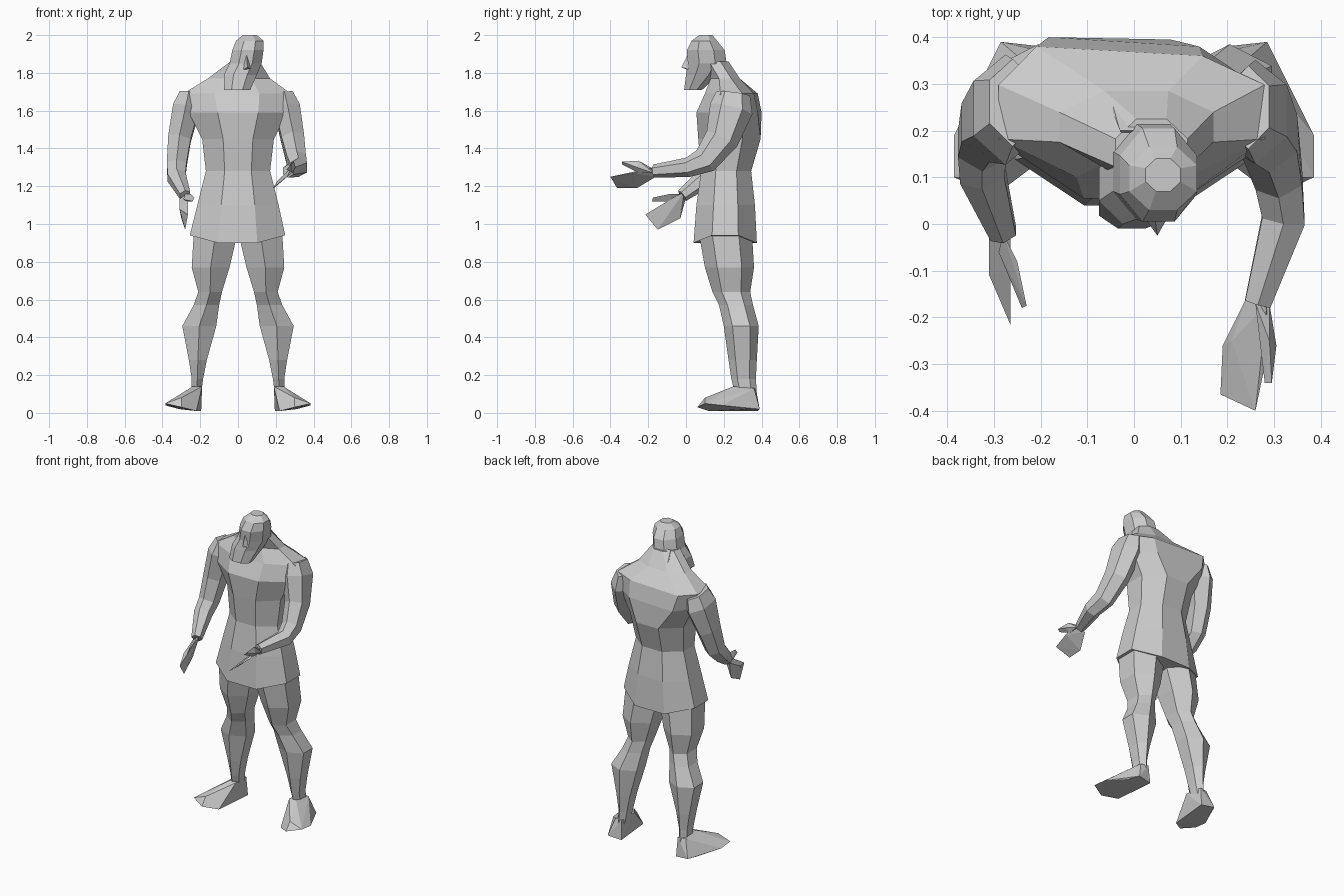
import bpy
import bmesh
from math import cos, sin, pi
from mathutils import Vector

default_cube = bpy.data.objects.get("Cube")
if default_cube:
    bpy.data.objects.remove(default_cube, do_unlink=True)

GREY = (0.6, 0.6, 0.6, 1.0)
grey = bpy.data.materials.new("plain grey")
grey.use_nodes = True
grey.diffuse_color = GREY
grey.node_tree.nodes["Principled BSDF"].inputs["Base Color"].default_value = GREY


def finish(name, bm):
    """Turn a bmesh into a flat shaded object."""
    bmesh.ops.recalc_face_normals(bm, faces=bm.faces)
    mesh = bpy.data.meshes.new(name)
    bm.to_mesh(mesh)
    bm.free()
    mesh.materials.append(grey)
    obj = bpy.data.objects.new(name, mesh)
    bpy.context.scene.collection.objects.link(obj)
    return obj


def unit_ring(sides):
    """Regular polygon scaled to fill the square from -1 to 1."""
    pts = [(cos((k + 0.5) * 2 * pi / sides), sin((k + 0.5) * 2 * pi / sides))
           for k in range(sides)]
    widest = max(p[0] for p in pts)
    deepest = max(p[1] for p in pts)
    return [(px / widest, py / deepest) for px, py in pts]


def skin(name, rings):
    """Bridge successive rings of points and cap both ends."""
    bm = bmesh.new()
    loops = [[bm.verts.new(p) for p in ring] for ring in rings]
    for low, high in zip(loops, loops[1:]):
        for i in range(len(low)):
            j = (i + 1) % len(low)
            bm.faces.new((low[i], low[j], high[j], high[i]))
    bm.faces.new(loops[0])
    bm.faces.new(loops[-1])
    return finish(name, bm)


def loft(name, sections, sides):
    """Level sections given as height, x range and y range."""
    rings = []
    for z, x0, x1, y0, y1 in sections:
        rings.append([Vector(((x0 + x1) / 2 + px * (x1 - x0) / 2,
                              (y0 + y1) / 2 + py * (y1 - y0) / 2, z))
                      for px, py in unit_ring(sides)])
    return skin(name, rings)


def limb(name, path, sides=6):
    """Tube along a path of (point, radius across, radius along depth)."""
    pts = [Vector(p) for p, _, _ in path]
    rings = []
    for i, (_, across, deep) in enumerate(path):
        before, after = pts[max(i - 1, 0)], pts[min(i + 1, len(pts) - 1)]
        along = (after - before).normalized()
        depth = along.cross(Vector((1, 0, 0))).normalized()
        side = depth.cross(along)
        rings.append([pts[i] + side * px * across + depth * py * deep
                      for px, py in unit_ring(sides)])
    return skin(name, rings)


def hull(name, points):
    """Faceted solid wrapped around a few points."""
    bm = bmesh.new()
    for p in points:
        bm.verts.new(p)
    result = bmesh.ops.convex_hull(bm, input=bm.verts)
    inner = [g for g in result["geom_interior"] if isinstance(g, bmesh.types.BMVert)]
    bmesh.ops.delete(bm, geom=inner, context="VERTS")
    return finish(name, bm)


def mirrored(obj, name):
    """Give the object a twin across the middle plane."""
    twin = obj.copy()
    twin.data = obj.data.copy()
    twin.name = name
    bpy.context.scene.collection.objects.link(twin)
    for v in twin.data.vertices:
        v.co.x = -v.co.x
    twin.data.flip_normals()


# Tunic and torso, with a lifted hem at the sides and a slightly turned back
torso = loft("tunic_torso", [
    (.9, -.255, .25, .04, .375),
    (1.1, -.215, .215, .055, .365),
    (1.28, -.17, .17, .08, .345),
    (1.45, -.19, .19, .065, .395),
    (1.59, -.26, .26, .055, .4),
    (1.69, -.29, .28, .1, .38),
    (1.77, -.16, .17, .13, .285),
    (1.86, -.04, .115, .08, .225)], 8)
for v in torso.data.vertices:
    if v.co.z < 1 and abs(v.co.x) > .2:
        v.co.z += .04
    elif 1.5 < v.co.z < 1.7 and v.co.y > .37:
        v.co.x *= 1.7 if v.co.x < 0 else 1.3
        v.co.y -= .02 if v.co.x > 0 else 0

# Head with beard, leaning forward and tilted
loft("head", [
    (1.71, -.075, .065, -.01, .085),
    (1.79, -.075, .1, .0, .17),
    (1.85, -.045, .125, .01, .215),
    (1.92, -.03, .135, .005, .205),
    (1.97, -.01, .135, .03, .165),
    (2, .025, .1, .07, .14)], 8)
hull("nose", [(.045, .01, 1.9), (.05, -.025, 1.83), (.025, .01, 1.815),
              (.07, .01, 1.82), (.045, .05, 1.84)])
hull("neck_back", [
    (-.03, .2, 1.87), (.08, .2, 1.87), (-.05, .27, 1.785), (.06, .27, 1.785),
    (-.07, .3, 1.73), (.07, .3, 1.73), (0, .15, 1.75)])

# Legs and feet
leg = loft("left_leg", [
    (.1, .195, .245, .26, .375),
    (.18, .185, .245, .24, .37),
    (.28, .165, .26, .225, .375),
    (.46, .115, .295, .2, .385),
    (.57, .1, .235, .175, .355),
    (.64, .085, .21, .14, .34),
    (.77, .045, .245, .1, .36),
    (.94, .005, .235, .07, .35)], 6)
mirrored(leg, "right_leg")
foot = hull("left_foot", [
    (.195, .38, .01), (.285, .39, .02), (.31, .325, .02), (.385, .19, .04),
    (.22, .12, .01), (.3, .06, .03), (.385, .1, .05), (.3, .1, .08),
    (.19, .25, .14), (.24, .25, .14), (.25, .36, .13), (.2, .37, .13)])
mirrored(foot, "right_foot")

# Left arm reaching forward
limb("left_arm", [
    ((.245, .25, 1.69), .045, .09),
    ((.26, .24, 1.61), .068, .115),
    ((.29, .19, 1.45), .06, .09),
    ((.31, .1, 1.335), .05, .07),
    ((.32, .01, 1.3), .046, .052),
    ((.265, -.17, 1.28), .028, .035)])
hull("left_hand", [
    (.24, -.16, 1.25), (.285, -.17, 1.3), (.19, -.26, 1.19), (.185, -.365, 1.19),
    (.26, -.4, 1.25), (.285, -.28, 1.27), (.21, -.25, 1.23)])
hull("left_thumb", [
    (.26, -.17, 1.29), (.29, -.17, 1.27), (.29, -.25, 1.335),
    (.295, -.34, 1.33), (.28, -.34, 1.315), (.28, -.25, 1.27), (.305, -.26, 1.3)])

# Right arm hanging, slightly bent
limb("right_arm", [
    ((-.26, .26, 1.685), .05, .095),
    ((-.275, .245, 1.61), .07, .12),
    ((-.31, .215, 1.45), .06, .085),
    ((-.325, .17, 1.31), .052, .065),
    ((-.325, .11, 1.25), .048, .055),
    ((-.28, -.02, 1.15), .028, .035)])
hull("right_hand", [
    (-.31, 0, 1.14), (-.265, -.01, 1.17), (-.3, -.03, 1.03), (-.31, -.11, 1.08),
    (-.265, -.215, 1.05), (-.28, -.15, .97), (-.265, -.1, 1.12)])
hull("right_thumb", [
    (-.28, -.02, 1.16), (-.27, -.08, 1.12), (-.25, -.08, 1.16),
    (-.23, -.175, 1.14), (-.24, -.18, 1.12), (-.29, -.06, 1.13)])
